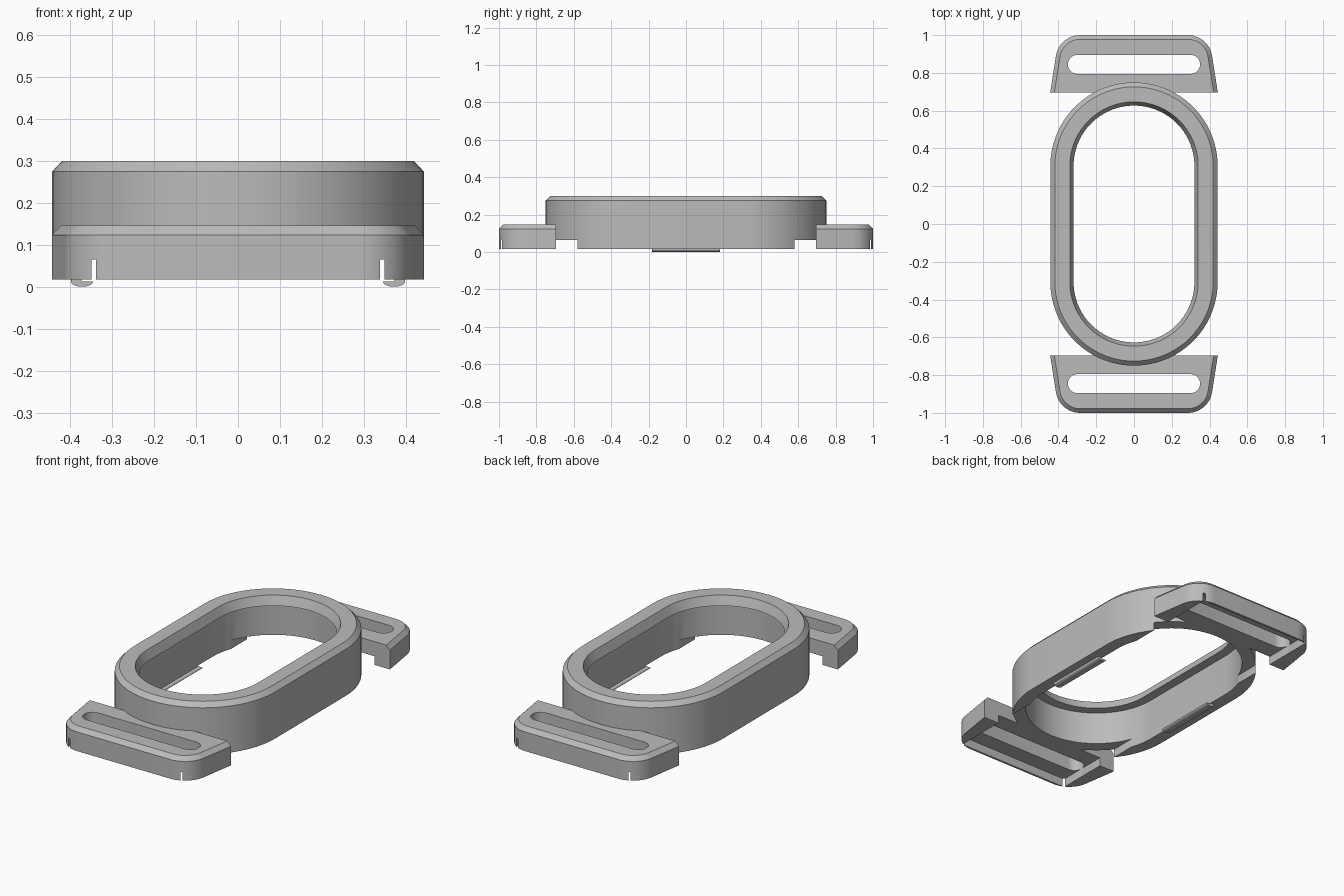
import bpy, bmesh
from math import sin, cos, pi, radians

if "Cube" in bpy.data.objects:
    bpy.data.objects.remove(bpy.data.objects["Cube"], do_unlink=True)

grey = bpy.data.materials.new("plain grey")
grey.use_nodes = True
grey.diffuse_color = (0.5, 0.5, 0.5, 1)
grey.node_tree.nodes["Principled BSDF"].inputs["Base Color"].default_value = (0.5, 0.5, 0.5, 1)


def arc(cx, cy, r, a0, a1, n, ry=None):
    ry = r if ry is None else ry
    angles = [radians(a0 + (a1 - a0) * i / n) for i in range(n + 1)]
    return [(cx + r * cos(a), cy + ry * sin(a)) for a in angles]


def loft(name, loops, closed=False):
    """Skin a stack of 3D loops; cap the ends, or join last to first."""
    bm = bmesh.new()
    rows = [[bm.verts.new(p) for p in loop] for loop in loops]
    pairs = list(zip(rows, rows[1:]))
    if closed:
        pairs.append((rows[-1], rows[0]))
    else:
        bm.faces.new(rows[0])
        bm.faces.new(rows[-1])
    for a, b in pairs:
        for i in range(len(a)):
            j = (i + 1) % len(a)
            bm.faces.new((a[i], a[j], b[j], b[i]))
    bmesh.ops.recalc_face_normals(bm, faces=bm.faces)
    mesh = bpy.data.meshes.new(name)
    bm.to_mesh(mesh)
    bm.free()
    mesh.materials.append(grey)
    ob = bpy.data.objects.new(name, mesh)
    bpy.context.collection.objects.link(ob)
    return ob


def lift(points, z):
    return [(x, y, z) for x, y in points]


def cut(ob, cutters):
    for c in cutters:
        mod = ob.modifiers.new("cut", "BOOLEAN")
        mod.operation, mod.solver, mod.object = "DIFFERENCE", "EXACT", c
    bpy.context.view_layer.update()
    dg = bpy.context.evaluated_depsgraph_get()
    mesh = bpy.data.meshes.new_from_object(ob.evaluated_get(dg))
    ob.modifiers.clear()
    ob.data = mesh


def smooth(ob):
    bpy.ops.object.select_all(action="DESELECT")
    ob.select_set(True)
    bpy.context.view_layer.objects.active = ob
    bpy.ops.object.shade_smooth_by_angle(angle=radians(25))


def stadium(r, half=0.307):
    return arc(0, half, r, 0, 180, 36) + arc(0, -half, r, 180, 360, 36)


def lug_outline(inset, s):
    """Tapered tab with two rounded outer corners."""
    right = [(0.444 - inset, 0.695)] + arc(0.285, 0.87, 0.13 - inset, 9, 90, 12)
    pts = right + [(-x, y) for x, y in reversed(right)]
    return [(x * s, y * s) for x, y in pts]


def slot_outline(s):
    pts = arc(0.3, 0.845, 0.05, -90, 90, 12) + arc(-0.3, 0.845, 0.05, 90, 270, 12)
    return [(x * s, y * s) for x, y in pts]


# Oval frame: hollow below, bevelled lip on top
section = [(0.443, 0.017), (0.443, 0.275), (0.419, 0.3), (0.34, 0.3),
           (0.32, 0.25), (0.372, 0.25), (0.372, 0.017)]
frame = loft("oval_frame", [lift(stadium(r), z) for r, z in section], closed=True)

# Strap lugs at both ends, with a strap slot and a channel underneath
helpers = []
channels = []
parts = [frame]
for s, side in ((-1, "front"), (1, "back")):
    lug = loft(side + "_strap_lug", [lift(lug_outline(0, s), 0.017),
                                     lift(lug_outline(0, s), 0.123),
                                     lift(lug_outline(0.022, s), 0.146)])
    slot = loft(side + "_slot_cutter", [lift(slot_outline(s), z) for z in (-0.1, 0.3)])
    box = [(-0.349, 0.35 * s), (0.349, 0.35 * s), (0.349, 0.988 * s), (-0.349, 0.988 * s)]
    channel = loft(side + "_channel_cutter", [lift(box, z) for z in (-0.1, 0.065)])
    cut(lug, [slot, channel])
    channels.append(channel)
    helpers += [slot, channel]
    parts.append(lug)
cut(frame, channels)

# Small rounded snap ridges under the long sides
for s, side in ((-1, "right"), (1, "left")):
    prof = arc(0.372, 0.012, 0.026, 180, 360, 16, ry=0.012)
    prof += [(0.398, 0.018), (0.373, 0.018), (0.373, 0.012)]
    parts.append(loft(side + "_snap_ridge",
                      [[(x * s, y, z) for x, z in prof] for y in (-0.183, 0.183)]))

for ob in helpers:
    bpy.data.objects.remove(ob, do_unlink=True)
for ob in parts:
    smooth(ob)
